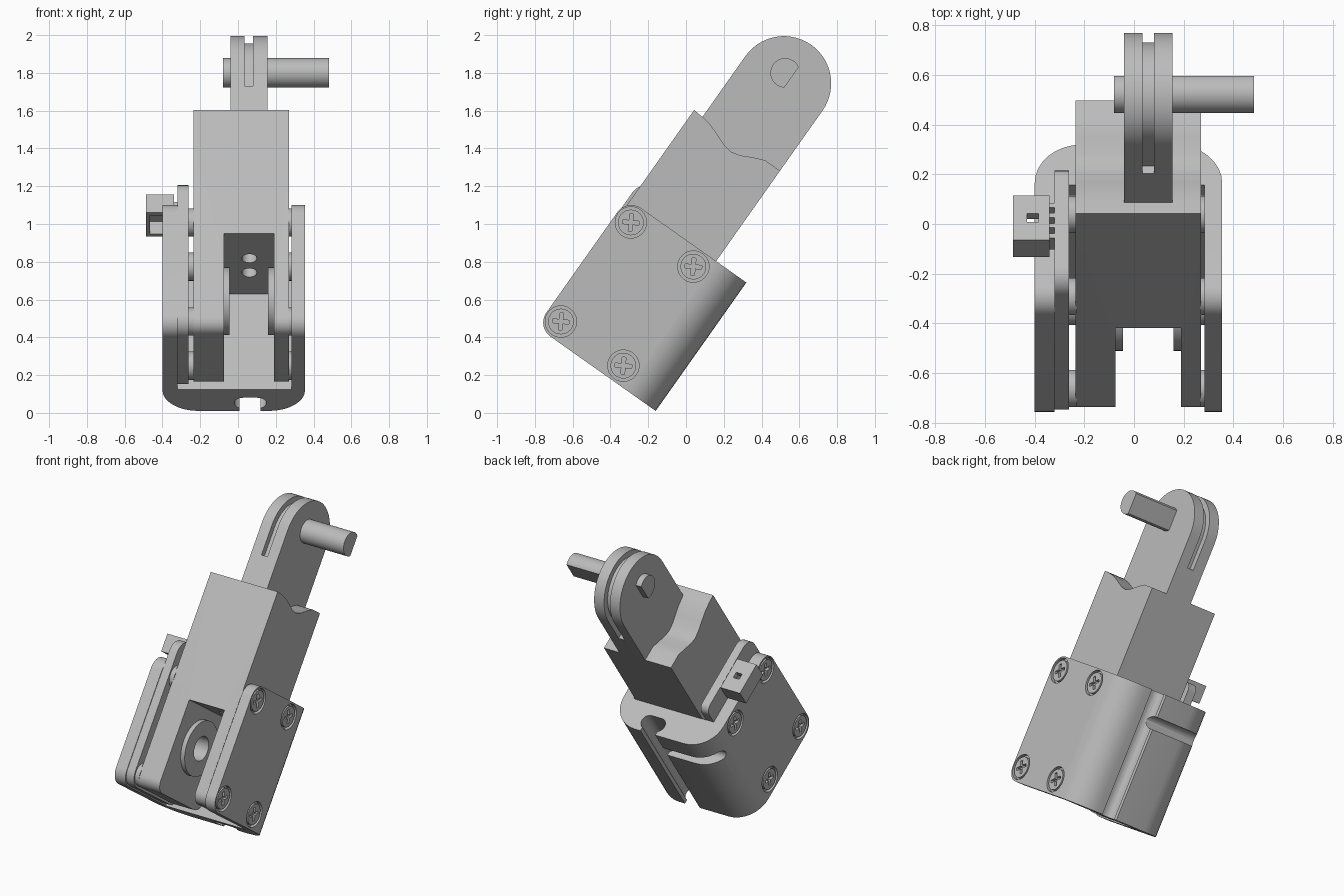
import bpy, bmesh, math
from mathutils import Matrix

if "Cube" in bpy.data.objects:
    bpy.data.objects.remove(bpy.data.objects["Cube"], do_unlink=True)

GREY = (0.5, 0.5, 0.5, 1)
grey = bpy.data.materials.new("plain grey")
grey.use_nodes = True
grey.diffuse_color = GREY
grey.node_tree.nodes["Principled BSDF"].inputs["Base Color"].default_value = GREY

# Everything is built upright (y = depth, z = length), then leaned backwards.
LEAN = Matrix.Rotation(math.radians(-35.24), 4, 'X')
parts = []


def extrude(name, outline, lo, hi, axis='X'):
    """Extrude a closed outline: (y, z) points along X, or (x, y) points along Z."""
    bm = bmesh.new()
    put = (lambda p, t: (t, p[0], p[1])) if axis == 'X' else (lambda p, t: (p[0], p[1], t))
    face = bm.faces.new([bm.verts.new(put(p, lo)) for p in outline])
    ext = bmesh.ops.extrude_face_region(bm, geom=[face])
    verts = [g for g in ext["geom"] if isinstance(g, bmesh.types.BMVert)]
    bmesh.ops.translate(bm, verts=verts, vec=put((0, 0), hi - lo))
    bmesh.ops.recalc_face_normals(bm, faces=bm.faces)
    mesh = bpy.data.meshes.new(name)
    bm.to_mesh(mesh)
    bm.free()
    mesh.materials.append(grey)
    ob = bpy.data.objects.new(name, mesh)
    bpy.context.collection.objects.link(ob)
    parts.append(ob)
    return ob


def arc(cx, cy, r, start, end, steps=8):
    angles = [math.radians(start + (end - start) * i / steps) for i in range(steps + 1)]
    return [(cx + r * math.cos(a), cy + r * math.sin(a)) for a in angles]


def rounded(a0, a1, b0, b1, radii):
    """Rectangle with radii for corners: low-low, high-low, high-high, low-high."""
    pts = []
    corners = [(a0, b0, 1, 1), (a1, b0, -1, 1), (a1, b1, -1, -1), (a0, b1, 1, -1)]
    for i, (r, (a, b, sa, sb)) in enumerate(zip(radii, corners)):
        pts += arc(a + sa * r, b + sb * r, r, 180 + 90 * i, 270 + 90 * i) if r else [(a, b)]
    return pts


def box(name, x, y, z):
    return extrude(name, rounded(*y, *z, (0, 0, 0, 0)), *x)


def disc(name, y, z, r, x0, x1, steps=32):
    return extrude(name, arc(y, z, r, 0, 360, steps)[:-1], x0, x1)


def boolean(ob, tool, operation='DIFFERENCE'):
    mod = ob.modifiers.new("cut", 'BOOLEAN')
    mod.operation, mod.object, mod.solver = operation, tool, 'EXACT'
    bpy.context.view_layer.objects.active = ob
    bpy.ops.object.modifier_apply(modifier=mod.name)
    parts.remove(tool)
    bpy.data.objects.remove(tool, do_unlink=True)


FRONT, BACK = -0.89, -0.333
MID = (FRONT + BACK) / 2
SCREWS = [(y, z) for y in (-0.82, -0.415) for z in (0.013, 0.655)]

# Main body with a hollowed shoulder and a forked lower end
shoulder = [(BACK, 1.334), (-0.43, 1.334), (-0.49, 1.31), (-0.55, 1.28), (-0.6, 1.267),
            (-0.65, 1.274), (-0.71, 1.297), (-0.77, 1.319), (-0.83, 1.33), (FRONT, 1.334)]
foot = rounded(FRONT, BACK, -0.065, 1, (0.07, 0.07, 0, 0))[:-2]
body = extrude("body", foot + shoulder, -0.235, 0.27)
boolean(body, box("fork_gap", (-0.075, 0.19), (-1.1, -0.1), (-0.3, 0.535)))
boolean(body, disc("pivot_hole", MID, 0.292, 0.08, -0.5, 0.5))
for y in (-0.66, -0.53):
    boolean(body, extrude("cable_hole", arc(0.06, y, 0.04, 0, 360, 20)[:-1], 0.4, 0.62, 'Z'))

# Bushings on the inner walls of the fork
for x0, x1 in ((-0.08, -0.045), (0.16, 0.195)):
    ring = disc("fork_bushing", MID, 0.292, 0.18, x0, x1, 40)
    boolean(ring, disc("bushing_hole", MID, 0.292, 0.08, -0.5, 0.5))


# Fingertip: two outer cheeks and a narrower core that leaves a cable groove
def tip(y0, y1, z0):
    r = (y1 - y0) / 2
    return [(y0, z0), (y1, z0)] + arc((y0 + y1) / 2, 1.724, r, 0, 180, 28)


extrude("tip_left_cheek", tip(-0.833, BACK, 1.2), 0.08, 0.155)
extrude("tip_right_cheek", tip(-0.833, BACK, 1.2), -0.04, 0.035)
extrude("tip_core", tip(-0.795, -0.371, 1.5), 0.035, 0.08)
box("tip_root", (0.035, 0.08), (-0.833, BACK), (1.2, 1.53))

# D-shaped joint pin
extrude("joint_pin", arc(-0.61, 1.773, 0.078, 58, 302, 28), -0.08, 0.483)

# Wrap-around cover: U section trimmed to rounded cheeks
section = rounded(-0.4, 0.355, -0.92, -0.137, (0, 0, 0.19, 0.19))
section = section[:2] + section[2:]
cover = extrude("cover", section, -0.084, 0.748, 'Z')
boolean(cover, box("cover_cavity", (-0.32, 0.283), (-1.2, -0.335), (-0.3, 1)))
boolean(cover, extrude("cover_outline", rounded(-0.91, 0, -0.084, 0.748, (0.09, 0, 0, 0.09)),
                       -0.6, 0.6), 'INTERSECT')

# Cable channel along the back, with a branch to the right side
boolean(cover, box("channel_mouth", (0.008, 0.12), (-0.25, 0), (-0.3, 1)))
boolean(cover, extrude("channel_core", rounded(-0.02, 0.15, -0.258, -0.16, (0.048,) * 4),
                       -0.3, 1, 'Z'))
boolean(cover, extrude("branch_channel", rounded(-0.25, 0, 0.52, 0.6, (0.039, 0, 0, 0.039)),
                       -0.5, 0.06))

# Circuit board beside the body
extrude("circuit_board", rounded(-0.905, -0.335, -0.075, 0.88, (0.09, 0.05, 0.05, 0.09)),
        -0.32, -0.262)

# Cable socket standing on the board
socket = box("cable_socket", (-0.487, -0.34), (-0.72, -0.5), (0.79, 0.907))
boolean(socket, box("socket_mouth", (-0.465, -0.36), (-0.695, -0.525), (0.7, 0.87)))
boolean(socket, box("socket_window", (-0.43, -0.385), (-0.63, -0.59), (0.8, 1)))
for i in range(4):
    y = -0.69 + i * 0.05
    box("socket_leg", (-0.36, -0.3), (y, y + 0.022), (0.8, 0.88))

# Screws, their recesses and the standoffs behind the cover
for side, face, inner in ((1, 0.355, (0.265, 0.29)), (-1, -0.4, (-0.27, -0.23))):
    for y, z in SCREWS:
        boolean(cover, disc("recess", y, z, 0.083, face - 0.025, face + 0.025))
        ends = sorted((face - side * 0.04, face - side * 0.002))
        head = disc("screw_head", y, z, 0.068, *ends)
        slot = sorted((face - side * 0.022, face + side * 0.02))
        for turn in (30, 120):
            c, s = math.cos(math.radians(turn)), math.sin(math.radians(turn))
            bar = [(y + c * a - s * b, z + s * a + c * b)
                   for a, b in ((-0.045, -0.01), (0.045, -0.01), (0.045, 0.01), (-0.045, 0.01))]
            boolean(head, extrude("cross_slot", bar, *slot))
        disc("standoff", y, z, 0.075, *inner)

# Lean the whole assembly back and shade it
bpy.ops.object.select_all(action='DESELECT')
for ob in parts:
    ob.data.transform(LEAN)
    ob.select_set(True)
bpy.context.view_layer.objects.active = body
bpy.ops.object.shade_smooth_by_angle(angle=math.radians(30))
